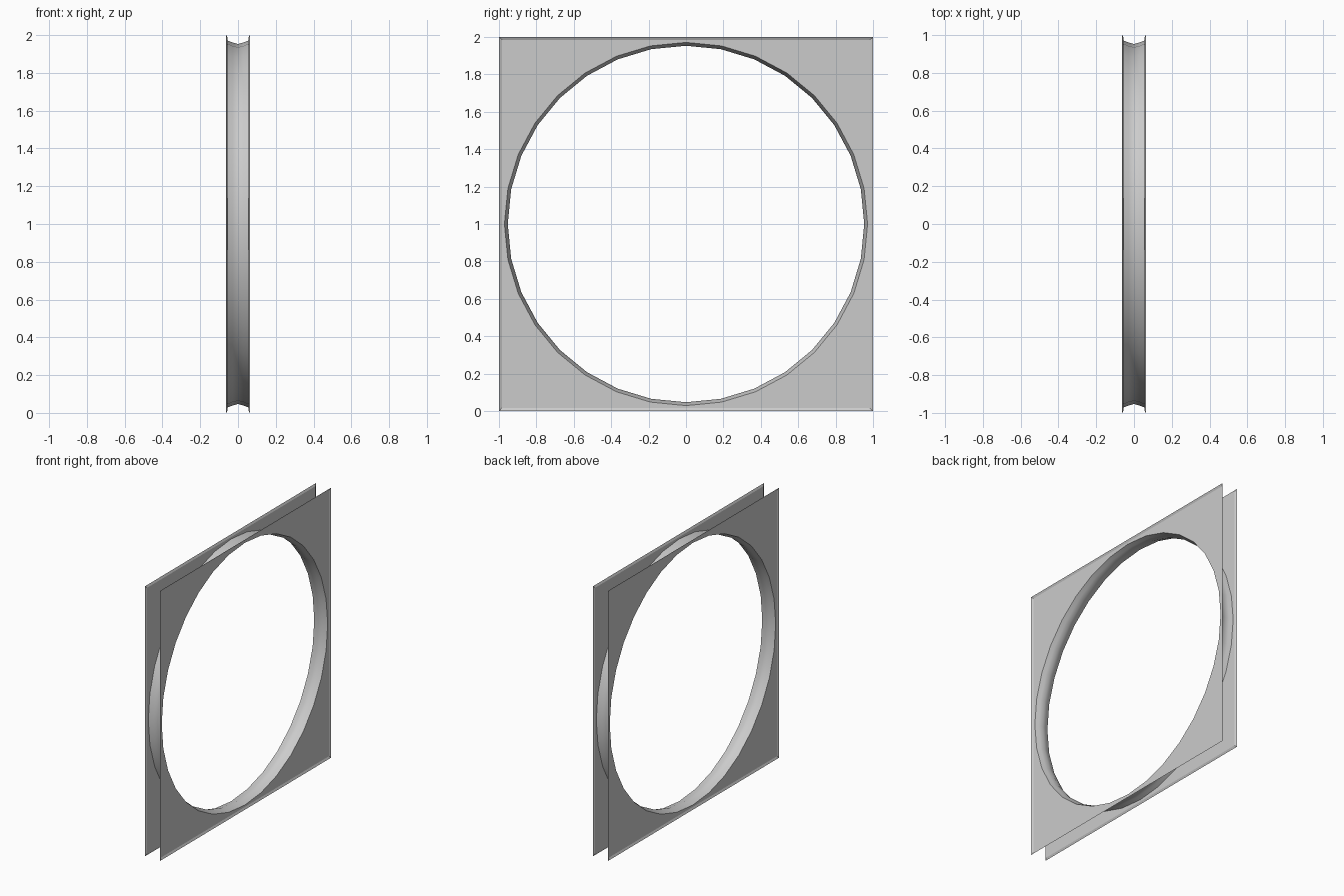
import bpy, bmesh
from math import sin, cos, pi, radians

if "Cube" in bpy.data.objects:
    bpy.data.objects.remove(bpy.data.objects["Cube"])

SIDES = 32


def circle(x, r):
    return [(x, r * sin(2 * pi * i / SIDES), 1 + r * cos(2 * pi * i / SIDES))
            for i in range(SIDES)]


def square(x, h):
    # square outline sampled at the same angles as the circle
    pts = []
    for i in range(SIDES):
        s, c = sin(2 * pi * i / SIDES), cos(2 * pi * i / SIDES)
        k = h / max(abs(s), abs(c))
        pts.append((x, k * s, 1 + k * c))
    return pts


def loft(name, loops, smooth_angle):
    bm = bmesh.new()
    rings = [[bm.verts.new(p) for p in loop] for loop in loops]
    for a, b in zip(rings, rings[1:]):
        for i in range(SIDES):
            j = (i + 1) % SIDES
            bm.faces.new((a[i], b[i], b[j], a[j]))
    mesh = bpy.data.meshes.new(name)
    bm.to_mesh(mesh)
    bm.free()
    ob = bpy.data.objects.new(name, mesh)
    bpy.context.collection.objects.link(ob)
    bpy.ops.object.select_all(action='DESELECT')
    bpy.context.view_layer.objects.active = ob
    ob.select_set(True)
    bpy.ops.object.shade_smooth_by_angle(angle=radians(smooth_angle))
    return ob


# Square sheet flanges with a round opening and a slightly flared rim
for name, s in (("left_flange", -1), ("right_flange", 1)):
    loops = [square(s * 0.0625, 1.0), square(s * 0.055, 0.985), circle(s * 0.055, 0.971)]
    loft(name, loops if s > 0 else loops[::-1], 20)

# Round throat joining the flanges, narrowest in the middle
profile = [(-0.055, 0.971), (-0.028, 0.961), (0, 0.953), (0.028, 0.961), (0.055, 0.971)]
loft("throat_ring", [circle(x, r) for x, r in profile], 60)
